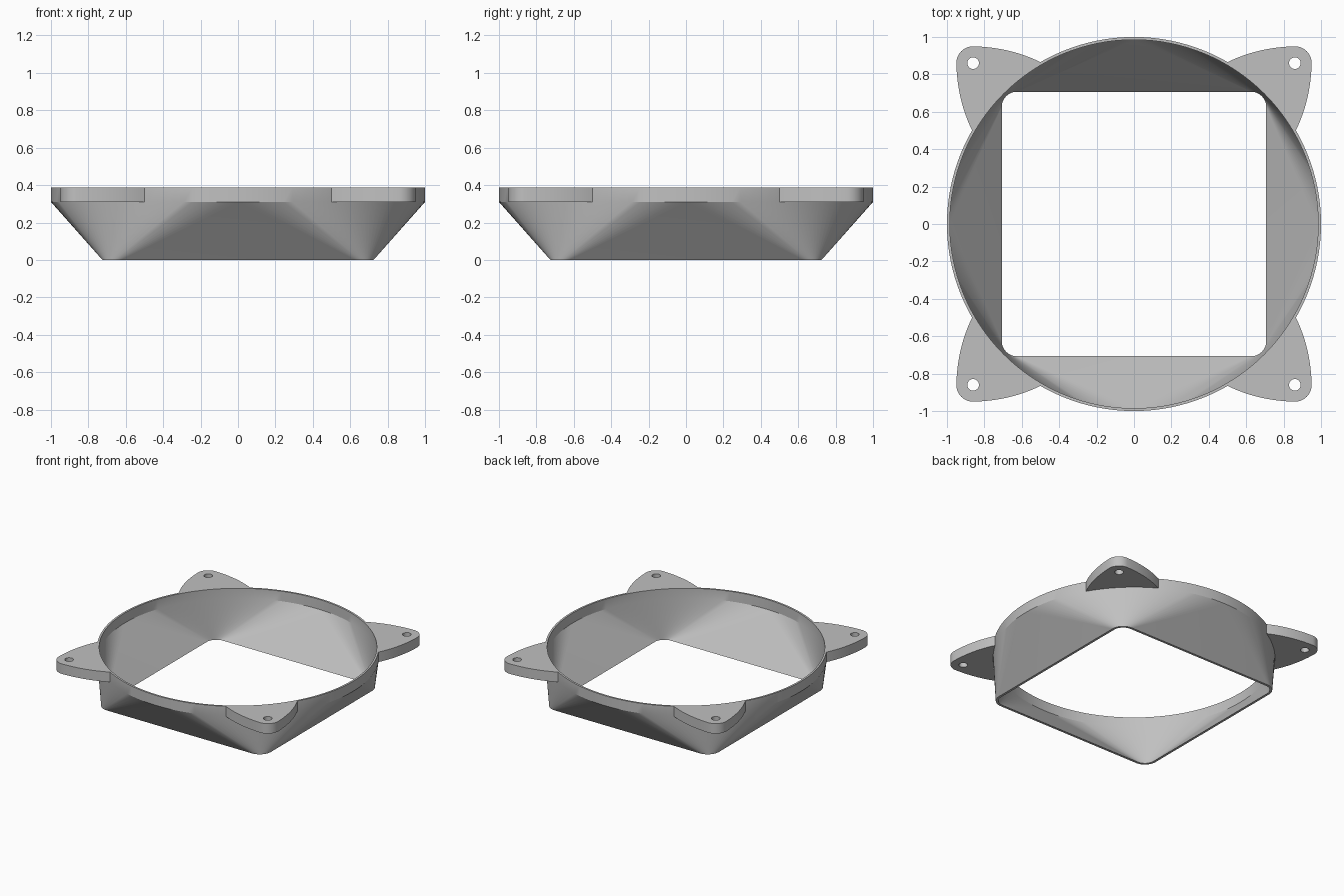
import bpy, bmesh
from math import cos, sin, pi, radians

if "Cube" in bpy.data.objects:
    bpy.data.objects.remove(bpy.data.objects["Cube"])

GREY = (0.53, 0.53, 0.53, 1)
mat = bpy.data.materials.new("plain grey")
mat.use_nodes = True
mat.diffuse_color = GREY
mat.node_tree.nodes["Principled BSDF"].inputs["Base Color"].default_value = GREY

RING_Z, TOP_Z = 0.31, 0.388
STEPS = 32          # segments per quarter turn
CORNER = 0.626      # centre of the rounded square corners


def finish(obj):
    obj.data.materials.clear()
    obj.data.materials.append(mat)
    bpy.ops.object.select_all(action="DESELECT")
    obj.select_set(True)
    bpy.context.view_layer.objects.active = obj
    bpy.ops.object.shade_smooth_by_angle(angle=radians(20))


# Square-to-round duct: a wall section swept around, fanning at each corner
def section(quarter, step):
    a = (quarter + step / STEPS) * pi / 2
    c, s = cos(a), sin(a)
    mid = (quarter + 0.5) * pi / 2
    cx = CORNER if cos(mid) > 0 else -CORNER
    cy = CORNER if sin(mid) > 0 else -CORNER

    def square(r):
        return (cx + r * c, cy + r * s, 0)

    def circle(r, z):
        return (r * c, r * s, z)

    return [square(0.099), circle(1, RING_Z), circle(1, TOP_Z),
            circle(0.985, TOP_Z), circle(0.985, RING_Z), square(0.081)]


bm = bmesh.new()
loops = [[bm.verts.new(p) for p in section(q, k)]
         for q in range(4) for k in range(STEPS + 1)]
for i, here in enumerate(loops):
    after = loops[(i + 1) % len(loops)]
    for j in range(6):
        n = (j + 1) % 6
        bm.faces.new((here[j], after[j], after[n], here[n]))
bmesh.ops.remove_doubles(bm, verts=bm.verts, dist=0.0005)
bmesh.ops.recalc_face_normals(bm, faces=bm.faces)
mesh = bpy.data.meshes.new("duct")
bm.to_mesh(mesh)
bm.free()
duct = bpy.data.objects.new("duct", mesh)
bpy.context.collection.objects.link(duct)
finish(duct)


# Mounting ears: curved triangular tabs with a screw hole
def arc(cx, cy, r, start, end, n):
    angles = [radians(start + (end - start) * i / n) for i in range(n + 1)]
    return [(cx + r * cos(a), cy + r * sin(a)) for a in angles]


def bezier(a, b, c, n=12):
    ts = [i / n for i in range(n)]
    return [tuple((1 - t) ** 2 * a[k] + 2 * t * (1 - t) * b[k] + t * t * c[k]
                  for k in (0, 1)) for t in ts]


side = bezier((0.865, 0.5), (0.945, 0.66), (0.95, 0.86))
mirrored = [(y, x) for x, y in reversed(side)]
outline = (side + arc(0.86, 0.86, 0.09, 0, 90, 10) + mirrored
           + arc(0, 0, 0.993, 60, 30, 16))
hole = arc(0.86, 0.86, 0.031, 0, 348.75, 31)

names = ["ear_back_left", "ear_back_right", "ear_front_right", "ear_front_left"]
for q, name in enumerate(names):
    curve = bpy.data.curves.new(name, "CURVE")
    curve.dimensions = "2D"
    curve.fill_mode = "BOTH"
    curve.extrude = (TOP_Z - RING_Z) / 2
    for points in (outline, hole):
        spline = curve.splines.new("POLY")
        spline.points.add(len(points) - 1)
        for point, (x, y) in zip(spline.points, points):
            point.co = (x, y, 0, 1)
        spline.use_cyclic_u = True
    ear = bpy.data.objects.new(name, curve)
    bpy.context.collection.objects.link(ear)
    ear.location.z = (TOP_Z + RING_Z) / 2
    ear.rotation_euler.z = q * pi / 2
    bpy.ops.object.select_all(action="DESELECT")
    ear.select_set(True)
    bpy.context.view_layer.objects.active = ear
    bpy.ops.object.convert(target="MESH")
    ear = bpy.context.view_layer.objects.active
    # Weld the caps to the walls so the tab is one closed solid
    bm = bmesh.new()
    bm.from_mesh(ear.data)
    bmesh.ops.remove_doubles(bm, verts=bm.verts, dist=0.0005)
    bmesh.ops.recalc_face_normals(bm, faces=bm.faces)
    bm.to_mesh(ear.data)
    bm.free()
    finish(ear)
